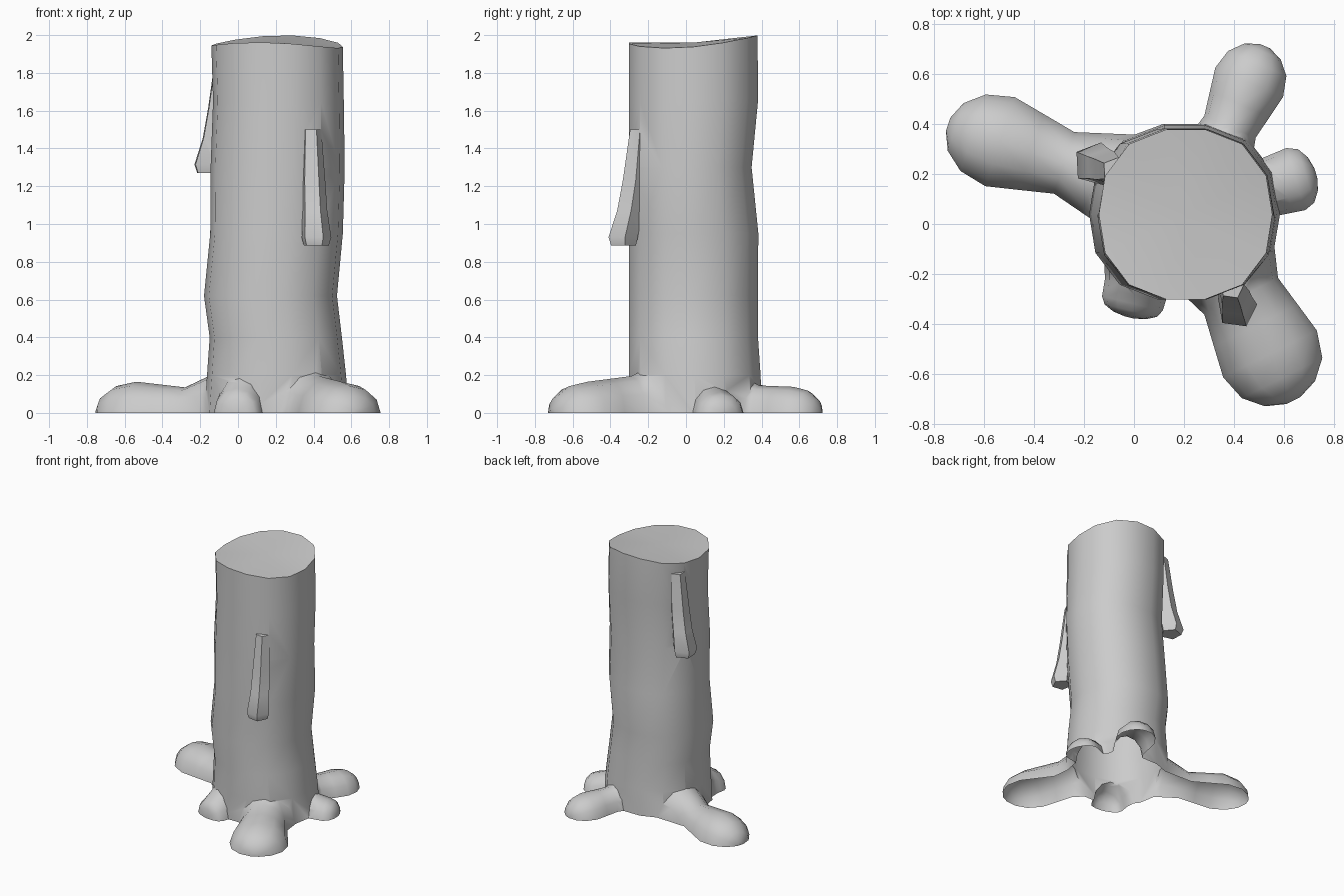
import bpy, bmesh, math
from math import sin, cos, tau, radians
from mathutils import Vector

if "Cube" in bpy.data.objects:
    bpy.data.objects.remove(bpy.data.objects["Cube"])


def loft(name, rings):
    """Closed solid through a list of equal-length rings of points."""
    bm = bmesh.new()
    vs = [[bm.verts.new(p) for p in r] for r in rings]
    n = len(rings[0])
    for a, b in zip(vs, vs[1:]):
        for i in range(n):
            j = (i + 1) % n
            bm.faces.new((a[i], a[j], b[j], b[i]))
    bm.faces.new(vs[0][::-1])
    top = bm.faces.new(vs[-1])
    bmesh.ops.poke(bm, faces=[top])
    bmesh.ops.recalc_face_normals(bm, faces=bm.faces)
    me = bpy.data.meshes.new(name)
    bm.to_mesh(me)
    bm.free()
    ob = bpy.data.objects.new(name, me)
    bpy.context.collection.objects.link(ob)
    return ob


def root(name, neck, tip, w0, w1, h0, h1, sides=12):
    """Root flaring out of the trunk, narrow at the neck, with a rounded bulb at the end."""
    neck, tip = Vector(neck), Vector(tip)
    length = (tip - neck).length
    d = (tip - neck) / length
    rings = []
    for t in (-.28 / length, -.13 / length, 0, .28, .55, .78, .93, .995):
        flare = max(0, -t * length)
        s = min(max(t / .55, 0), 1)
        s = s * s * (3 - 2 * s)
        end = math.sqrt(1 - (max(t - .55, 0) / .45) ** 2)
        w = (w0 + (w1 - w0) * s) * end * (1 + 2.2 * flare)
        h = (h0 + (h1 - h0) * s) * end + .45 * flare
        c = neck + d * t * length
        rings.append([(c.x - d.y * w * cos(a), c.y + d.x * w * cos(a), h * sin(a))
                      for a in (tau * i / sides for i in range(sides))])
    return loft(name, rings)


def stub(name, tip, inward, r, turn):
    """Five-sided branch stub drooping down the bark."""
    tip, inward = Vector(tip), Vector(inward)
    rings = []
    for rise, back, size in ((.57, 1, .6), (.3, .7, .78), (.14, .4, .84), (0, 0, 1), (-.045, .03, .84)):
        c = tip + inward * back
        rings.append([(c.x + r * size * cos(turn + i * tau / 5),
                       c.y + r * size * sin(turn + i * tau / 5), tip.z + rise) for i in range(5)])
    return loft(name, rings)


# Trunk: squarish fourteen-sided rings given by height, centre x, half width and back limit
def trunk_ring(z, cx, rx, back, sides=14, front=-.307):
    ring = []
    for i in range(sides):
        a = tau * i / sides
        r = (abs(cos(a)) ** 2.3 + abs(sin(a)) ** 2.3) ** (-1 / 2.3)
        # the sawn top is wavy: high at the back, low at the front right
        h = z if z < 1.9 else z + .02 * cos(2 * (a - radians(80))) + .02 * cos(a - radians(100))
        ring.append((cx + rx * r * cos(a), (back + front) / 2 + (back - front) / 2 * r * sin(a), h))
    return ring


trunk = loft("tree_trunk", [trunk_ring(*lv) for lv in (
    (-.1, .205, .39, .41), (.2, .204, .368, .40), (.4, .20, .35, .386), (.62, .172, .352, .385),
    (.95, .204, .351, .388), (1.3, .21, .355, .352), (1.65, .214, .346, .386), (1.96, .207, .348, .384))])

parts = [
    # Roots
    root("left_root", (-.28, .245), (-.748, .40), .13, .188, .135, .165),
    root("back_root", (.385, .39), (.525, .715), .112, .148, .145, .138),
    root("right_root", (.55, .15), (.73, .205), .12, .13, .14, .11),
    root("front_right_root", (.43, -.29), (.64, -.71), .165, .21, .195, .165),
    root("front_left_root", (.01, -.25), (-.02, -.375), .13, .125, .19, .13),
    # Branch stubs
    stub("front_stub", (.412, -.337, .93), (-.02, .085, 0), .083, radians(10)),
    stub("left_stub", (-.155, .24, 1.315), (.08, -.025, 0), .09, radians(75)),
]

# Merge everything into one skin
for p in parts:
    m = trunk.modifiers.new(p.name, 'BOOLEAN')
    m.operation = 'UNION'
    m.solver = 'EXACT'
    m.object = p
bpy.context.view_layer.update()
dg = bpy.context.evaluated_depsgraph_get()
skin = bpy.data.meshes.new_from_object(trunk.evaluated_get(dg))
trunk.modifiers.clear()
trunk.data = skin
for p in parts:
    bpy.data.objects.remove(p)

# Cut flat at the ground, leaving the underside open
bm = bmesh.new()
bm.from_mesh(skin)
bmesh.ops.bisect_plane(bm, geom=bm.verts[:] + bm.edges[:] + bm.faces[:], dist=1e-4,
                       plane_co=(0, 0, 0), plane_no=(0, 0, 1), clear_inner=True)
bmesh.ops.remove_doubles(bm, verts=bm.verts, dist=1e-4)
bm.to_mesh(skin)
bm.free()

bpy.context.view_layer.objects.active = trunk
trunk.select_set(True)
bpy.ops.object.shade_smooth_by_angle(angle=radians(50))
